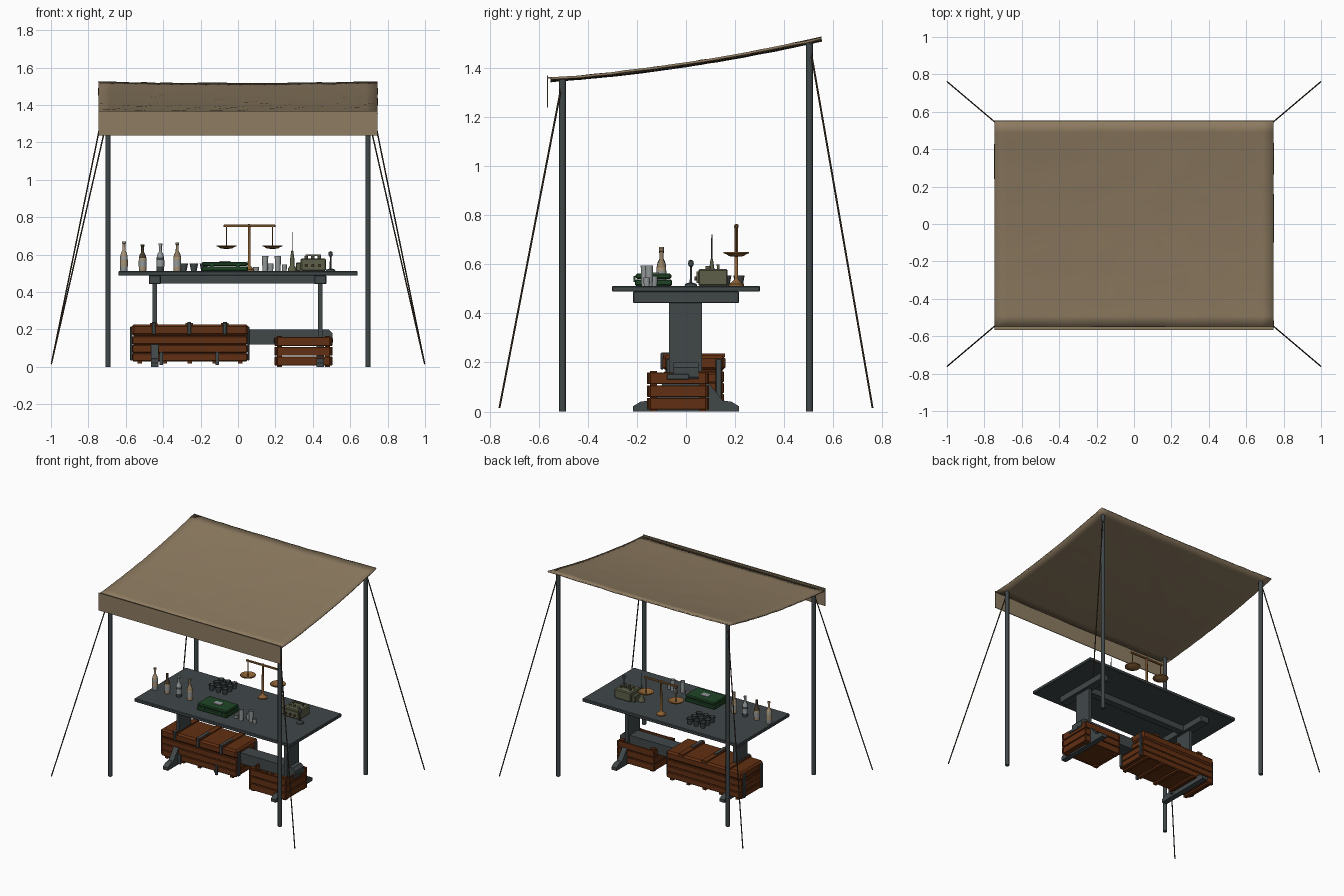
import bpy, bmesh, math, random
from mathutils import Vector

random.seed(4)

def mat(name, r, g, b):
    m = bpy.data.materials.new(name)
    m.diffuse_color = (r, g, b, 1)
    return m

CANVAS = mat("tan canvas", 0.27, 0.20, 0.12)
IRON = mat("slate grey", 0.052, 0.063, 0.066)
WOOD = mat("rust wood", 0.12, 0.028, 0.006)
ROPE = mat("dark brown", 0.06, 0.042, 0.025)
GREEN = mat("dark green", 0.014, 0.06, 0.02)
OLIVE = mat("olive", 0.11, 0.115, 0.065)
BRASS = mat("brass", 0.26, 0.12, 0.035)
GLASS = mat("pale grey", 0.30, 0.32, 0.32)
CREAM = mat("cream", 0.40, 0.30, 0.19)

def add(name, bm, m, smooth=False):
    bmesh.ops.recalc_face_normals(bm, faces=bm.faces[:])
    me = bpy.data.meshes.new(name)
    bm.to_mesh(me)
    bm.free()
    me.materials.append(m)
    ob = bpy.data.objects.new(name, me)
    bpy.context.collection.objects.link(ob)
    if smooth:
        bpy.ops.object.select_all(action='DESELECT')
        ob.select_set(True)
        bpy.context.view_layer.objects.active = ob
        bpy.ops.object.shade_smooth_by_angle(angle=math.radians(40))
    return ob

def box(name, x0, x1, y0, y1, z0, z1, m, bevel=0):
    bm = bmesh.new()
    bmesh.ops.create_cube(bm, size=1)
    for v in bm.verts:
        v.co = ((x0 + x1) / 2 + v.co.x * (x1 - x0), (y0 + y1) / 2 + v.co.y * (y1 - y0),
                (z0 + z1) / 2 + v.co.z * (z1 - z0))
    if bevel:
        bmesh.ops.bevel(bm, geom=bm.edges[:], offset=bevel, segments=1, affect='EDGES')
    return add(name, bm, m)

def rod(name, a, b, r, m, r2=None, n=10):
    a, b = Vector(a), Vector(b)
    bm = bmesh.new()
    bmesh.ops.create_cone(bm, cap_ends=True, segments=n, radius1=r,
                          radius2=r if r2 is None else r2, depth=(b - a).length)
    q = (b - a).to_track_quat('Z', 'Y')
    for v in bm.verts:
        v.co = q @ v.co + (a + b) / 2
    return add(name, bm, m, True)

def lathe(name, prof, loc, m, n=14, neck=None):
    # neck = (height, material): faces above that height take the second material
    bm = bmesh.new()
    vs = [bm.verts.new((r, 0, z)) for r, z in prof]
    es = [bm.edges.new(p) for p in zip(vs, vs[1:])]
    bmesh.ops.spin(bm, geom=vs + es, axis=(0, 0, 1), cent=(0, 0, 0), angle=2 * math.pi, steps=n)
    bmesh.ops.remove_doubles(bm, verts=bm.verts[:], dist=1e-5)
    ob = add(name, bm, m, True)
    if neck:
        ob.data.materials.append(neck[1])
        for p in ob.data.polygons:
            p.material_index = int(p.center.z > neck[0])
    ob.location = loc
    return ob

def extrude_profile(name, pts, axis, c, t, m):
    # pts are (horizontal, z); axis is the extrusion direction
    bm = bmesh.new()
    f = bm.faces.new([bm.verts.new((c - t / 2, a, z) if axis == 'x' else (a, c - t / 2, z)) for a, z in pts])
    r = bmesh.ops.extrude_face_region(bm, geom=[f])
    d = (t, 0, 0) if axis == 'x' else (0, t, 0)
    bmesh.ops.translate(bm, vec=d, verts=[v for v in r['geom'] if isinstance(v, bmesh.types.BMVert)])
    return add(name, bm, m)

# Canopy: curved slope with a light sag and wrinkles
def roof(x, y):
    sag = -0.008 * (1 - (x / 0.75) ** 2)
    return 1.417 + 0.15 * y + 0.07 * y * y + sag
bm = bmesh.new()
bmesh.ops.create_grid(bm, x_segments=24, y_segments=18, size=1)
for v in bm.verts:
    x, y = v.co.x * 0.747, v.co.y * 0.552
    v.co = (x, y, roof(x, y) + random.uniform(-0.002, 0.002))
canopy = add("canopy", bm, CANVAS, True)
mod = canopy.modifiers.new("thickness", 'SOLIDIFY')
mod.thickness = 0.01
mod.offset = 0
box("front_valance", -0.747, 0.747, -0.567, -0.562, 1.238, 1.368, CANVAS)
box("valance_hem", -0.747, 0.747, -0.567, -0.548, 1.356, 1.362, CANVAS)

# Poles and guy ropes
for sx in (-1, 1):
    for sy, top in ((-1, 1.352), (1, 1.502)):
        rod("pole", (sx * 0.695, sy * 0.503, 0), (sx * 0.695, sy * 0.503, top), 0.014, IRON, n=12)
        rod("guy_rope", (sx * 0.70, sy * 0.508, top - 0.03), (sx * 0.998, sy * 0.76, 0.015), 0.004, ROPE, n=6)

# Trestle table
box("table_top", -0.64, 0.64, -0.302, 0.302, 0.488, 0.512, IRON, 0.004)
box("table_beam", -0.43, 0.43, -0.025, 0.025, 0.445, 0.49, IRON)
foot = [(-0.215, 0), (-0.215, 0.022), (-0.185, 0.04), (-0.15, 0.045), (-0.09, 0.12), (-0.06, 0.13)]
foot += [(-y, z) for y, z in reversed(foot)]
for x in (-0.445, 0.44):
    box("cross_bar", x - 0.032, x + 0.032, -0.215, 0.215, 0.442, 0.49, IRON, 0.003)
    box("table_leg", x - 0.012, x + 0.012, -0.07, 0.066, 0.03, 0.445, IRON)
    extrude_profile("table_foot", foot, 'x', x, 0.04, IRON)
extrude_profile("stretcher", [(-0.505, 0.12), (0.49, 0.12), (0.505, 0.14), (0.505, 0.18), (0.485, 0.2),
                              (-0.485, 0.2), (-0.505, 0.18)], 'y', 0, 0.10, IRON)

# Long chest with lid, battens, end bars and latches
X0, X1, Y0, Y1 = -0.565, 0.05, -0.09, 0.155
for i in range(3):
    box("chest_plank", X0, X1, Y0, Y1, 0.03 + i * 0.045, 0.073 + i * 0.045, WOOD, 0.004)
box("chest_core", X0 + 0.006, X1 - 0.006, Y0 + 0.006, Y1 - 0.006, 0.03, 0.20, WOOD)
box("chest_lid", X0 - 0.004, X1 + 0.004, Y0 - 0.005, Y1 + 0.005, 0.167, 0.228, WOOD, 0.012)
for x in (-0.45, -0.26, -0.07):
    box("lid_batten", x - 0.02, x + 0.02, Y0 - 0.004, Y1 + 0.004, 0.222, 0.236, WOOD)
    box("chest_latch", x - 0.01, x + 0.01, Y0 - 0.014, Y0, 0.172, 0.238, IRON, 0.003)
    box("latch_strap", x - 0.01, x + 0.01, Y0 - 0.01, Y0 + 0.12, 0.234, 0.24, IRON)
for x in (-0.41, -0.11):
    box("chest_bracket", x - 0.009, x + 0.009, Y0 - 0.012, Y0, 0.01, 0.08, IRON)
for i in range(5):
    x = X0 + 0.04 + i * 0.134
    box("chest_runner", x - 0.012, x + 0.012, Y0, Y1, 0.018, 0.031, WOOD)
for x, s in ((X0, -1), (X1, 1)):
    for y in (Y0 + 0.022, Y1 - 0.022):
        a, b = sorted((x, x + s * 0.012))
        box("chest_end_bar", a, b, y - 0.012, y + 0.012, 0.035, 0.215, IRON, 0.003)
    a, b = sorted((x, x + s * 0.008))
    box("chest_end_rail", a, b, Y0 + 0.03, Y1 - 0.03, 0.12, 0.15, WOOD)

# Open slatted crate
X0, X1, Y0, Y1 = 0.2, 0.5, -0.155, 0.09
box("crate_floor", X0 + 0.005, X1 - 0.005, Y0 + 0.005, Y1 - 0.005, 0.012, 0.024, WOOD)
for i in range(3):
    z0, z1 = 0.008 + i * 0.052, 0.055 + i * 0.052
    for y in (Y0, Y1 - 0.01):
        box("crate_long_slat", X0 - 0.004, X1 + 0.004, y, y + 0.01, z0, z1, WOOD, 0.002)
    for x in (X0, X1 - 0.01):
        box("crate_short_slat", x, x + 0.01, Y0 - 0.004, Y1 + 0.004, z0, z1, WOOD, 0.002)
for x in (X0 + 0.022, X1 - 0.022):
    for y in (Y0 + 0.022, Y1 - 0.022):
        box("crate_post", x - 0.014, x + 0.014, y - 0.014, y + 0.014, 0.0, 0.165, WOOD)
for a, b in ((X0 - 0.008, X0), (X1, X1 + 0.008)):
    box("crate_handle", a, b, -0.078, 0.012, 0.13, 0.152, IRON, 0.002)

T = 0.512
# Bottles
bottle = [(0, 0), (0.019, 0), (0.02, 0.005), (0.02, 0.075), (0.016, 0.092), (0.008, 0.108),
          (0.0075, 0.14), (0.01, 0.142), (0.01, 0.152), (0, 0.152)]
for x, s, body, top in ((-0.61, 1.04, GLASS, CREAM), (-0.51, 0.94, CREAM, ROPE),
                        (-0.415, 0.97, IRON, GLASS), (-0.325, 1.0, CREAM, CANVAS)):
    ob = lathe("bottle", bottle, (x, -0.1, T), body, neck=(0.08, top))
    ob.scale.z = s
    lathe("bottle_label", [(0.0207, 0.025 * s), (0.0207, 0.06 * s)], (x, -0.1, T),
          GLASS if body != GLASS else CREAM)

# Grid of cups
cup = [(0, 0), (0.015, 0), (0.023, 0.042), (0.02, 0.042), (0.014, 0.006), (0, 0.006)]
for i in range(3):
    for j in range(3):
        lathe("cup", cup, (-0.29 + i * 0.054, 0.108 + j * 0.054, T), IRON, 12)

# Green case
box("case_base", -0.195, 0.053, -0.208, -0.057, T, T + 0.026, GREEN, 0.005)
box("case_lid", -0.192, 0.05, -0.205, -0.06, T + 0.028, T + 0.05, GREEN, 0.006)
for x in (-0.14, 0.0):
    box("case_latch", x - 0.01, x + 0.01, -0.213, -0.205, T + 0.015, T + 0.04, GREEN)
box("case_plate", -0.10, -0.04, -0.15, -0.11, T + 0.049, T + 0.054, GLASS)

# Drinking glasses
for x, y, h, r in ((0.097, -0.16, 0.022, 0.016), (0.145, -0.168, 0.082, 0.017), (0.213, -0.15, 0.082, 0.017),
                   (0.175, -0.13, 0.04, 0.015), (0.248, -0.16, 0.035, 0.014)):
    lathe("glass", [(0, 0), (r * 0.85, 0), (r, h), (r - 0.003, h), (r * 0.7, 0.008), (0, 0.008)], (x, y, T), GLASS)

# Field radio with aerial
box("radio_body", 0.335, 0.47, 0.05, 0.17, T, T + 0.068, OLIVE, 0.006)
box("radio_panel", 0.345, 0.46, 0.043, 0.052, T + 0.012, T + 0.058, OLIVE)
box("radio_side_pack", 0.31, 0.337, 0.065, 0.155, T, T + 0.045, OLIVE, 0.004)
for x in (0.365, 0.4, 0.435):
    rod("radio_knob", (x, 0.034, T + 0.03), (x, 0.045, T + 0.03), 0.009, ROPE)
    rod("radio_dial", (x, 0.09, T + 0.066), (x, 0.09, T + 0.08), 0.01, OLIVE)
box("radio_handle", 0.36, 0.445, 0.125, 0.137, T + 0.08, T + 0.088, OLIVE)
for x in (0.364, 0.441):
    box("handle_post", x - 0.004, x + 0.004, 0.126, 0.136, T + 0.06, T + 0.083, OLIVE)
lathe("aerial_base", [(0, 0), (0.024, 0), (0.024, 0.012), (0.012, 0.03), (0.012, 0.06), (0.005, 0.11), (0, 0.11)],
      (0.29, 0.105, T), OLIVE)
rod("aerial", (0.29, 0.105, T + 0.1), (0.29, 0.105, 0.722), 0.003, IRON, 0.002, 6)

# Small desk microphone
lathe("microphone_base", [(0, 0), (0.026, 0), (0.024, 0.008), (0.005, 0.014), (0.004, 0.085), (0, 0.085)],
      (0.495, 0.02, T), IRON)
lathe("microphone_head", [(0, 0), (0.009, 0.004), (0.012, 0.014), (0.01, 0.026), (0, 0.031)],
      (0.495, 0.02, T + 0.076), IRON)

# Balance scale
lathe("scale_column", [(0, 0), (0.033, 0), (0.033, 0.008), (0.018, 0.016), (0.008, 0.028), (0.007, 0.235),
                       (0.01, 0.24), (0.008, 0.25), (0, 0.252)], (0.06, 0.205, T), BRASS)
box("scale_beam", -0.077, 0.2, 0.199, 0.211, 0.747, 0.76, BRASS, 0.002)
for x in (-0.062, 0.184):
    rod("pan_hanger", (x, 0.205, 0.632), (x, 0.205, 0.75), 0.003, BRASS, n=6)
    lathe("scale_pan", [(0, 0), (0.03, 0.003), (0.043, 0.012), (0.053, 0.014), (0.053, 0.02), (0.042, 0.018),
                        (0.03, 0.008), (0, 0.006)], (x, 0.205, 0.63), BRASS, 18)
